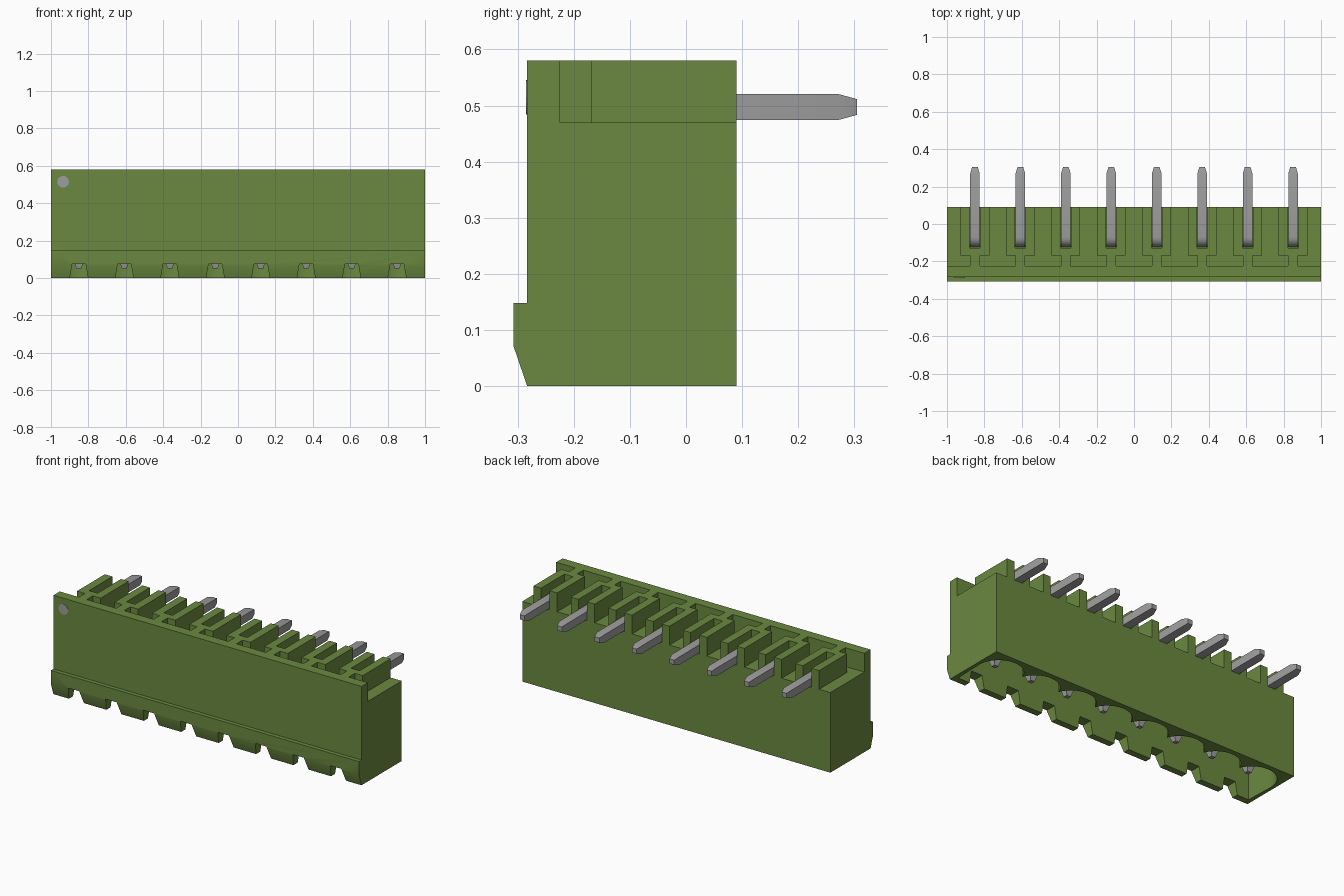
import bpy, bmesh, math
from mathutils import Vector

if "Cube" in bpy.data.objects:
    bpy.data.objects.remove(bpy.data.objects["Cube"], do_unlink=True)

PITCH = 0.243
POLES = [(i - 3.5) * PITCH for i in range(8)]


def material(name, colour, metallic=0.0):
    m = bpy.data.materials.new(name)
    m.use_nodes = True
    m.diffuse_color = (*colour, 1)
    m.node_tree.nodes["Principled BSDF"].inputs["Base Color"].default_value = (*colour, 1)
    return m


GREEN = material("green plastic", (0.147, 0.25, 0.051))
GREY = material("grey metal", (0.34, 0.34, 0.34))


def finish(name, bm, mat):
    bmesh.ops.recalc_face_normals(bm, faces=bm.faces)
    me = bpy.data.meshes.new(name)
    bm.to_mesh(me)
    bm.free()
    me.materials.append(mat)
    ob = bpy.data.objects.new(name, me)
    bpy.context.collection.objects.link(ob)
    return ob


def prism(name, points, axis, lo, hi, mat=GREEN):
    """Extrude a 2D outline along an axis (0, 1 or 2) from lo to hi."""
    bm = bmesh.new()
    verts = []
    for p in points:
        co = list(p)
        co.insert(axis, lo)
        verts.append(bm.verts.new(co))
    face = bm.faces.new(verts)
    new = bmesh.ops.extrude_face_region(bm, geom=[face])["geom"]
    shift = Vector((0, 0, 0))
    shift[axis] = hi - lo
    bmesh.ops.translate(bm, vec=shift, verts=[g for g in new if isinstance(g, bmesh.types.BMVert)])
    return finish(name, bm, mat)


def smooth(ob, degrees=35):
    bpy.ops.object.select_all(action='DESELECT')
    ob.select_set(True)
    bpy.context.view_layer.objects.active = ob
    bpy.ops.object.shade_smooth_by_angle(angle=math.radians(degrees))


def cut(ob, cutter):
    bpy.context.view_layer.objects.active = ob
    mod = ob.modifiers.new("cut", 'BOOLEAN')
    mod.operation, mod.solver, mod.object = 'DIFFERENCE', 'EXACT', cutter
    bpy.ops.object.modifier_apply(modifier=mod.name)
    bpy.data.objects.remove(cutter, do_unlink=True)


# Housing: side profile with top front wall and chamfered front lip
housing = prism("housing", [
    (0.09, 0), (0.09, 0.47), (-0.225, 0.47), (-0.225, 0.58), (-0.283, 0.58),
    (-0.283, 0.148), (-0.307, 0.148), (-0.307, 0.07), (-0.283, 0)], 0, -1, 1)

# Socket cavity open at the bottom, with one rounded bay per pole at the back
R, CY = 0.13, -0.07
outline = [(-0.975, -0.245)]
for k, x in enumerate(POLES):
    cusp = math.acos(PITCH / 2 / R)
    a0 = math.pi if k == 0 else math.pi - cusp
    a1 = 0 if k == 7 else cusp
    for s in range(17):
        if s == 0 and k > 0:
            continue  # shared with the previous bay
        a = a0 + (a1 - a0) * s / 16
        outline.append((x + R * math.cos(a), CY + R * math.sin(a)))
outline.append((0.975, -0.245))
cut(housing, prism("cavity_cutter", outline, 2, -0.1, 0.41))

# Coding notches through the front lip
for x in POLES:
    cut(housing, prism("notch_cutter", [
        (x - 0.052, -0.02), (x + 0.052, -0.02), (x + 0.036, 0.075), (x - 0.036, 0.075)],
        1, -0.4, -0.2))
smooth(housing)

# Forked guide blocks on top, tied to the front wall by a narrow stem
W, S, T = 0.077, 0.028, 0.026
half = [(T, -0.225), (T, -0.168), (W, -0.168), (W, 0.09), (S, 0.09), (S, -0.127)]
for i, x in enumerate(POLES):
    pts = [(x + a, b) for a, b in half] + [(x - a, b) for a, b in reversed(half)]
    prism(f"guide_block_{i + 1}", pts, 2, 0.47, 0.58)


# Bent square pins with tapered ends
def pin(name, x):
    yc, zc, h, r = -0.1, 0.4975, 0.0235, 0.03
    path = [(yc, 0.05, 0, 0.012), (yc, 0.09, 0, h)]     # y, z, turn, half width
    for s in range(7):
        a = math.pi / 2 * s / 6
        path.append((yc + r - r * math.cos(a), zc - r + r * math.sin(a), a, h))
    path += [(0.27, zc, math.pi / 2, h), (0.305, zc, math.pi / 2, 0.014)]
    bm = bmesh.new()
    rings = []
    for y, z, a, w in path:
        ny, nz = -math.cos(a) * w, math.sin(a) * w
        wx = w * 1.08
        rings.append([bm.verts.new((x + sx * wx, y + sn * ny, z + sn * nz))
                      for sx, sn in ((-1, -1), (1, -1), (1, 1), (-1, 1))])
    for p, q in zip(rings, rings[1:]):
        for j in range(4):
            bm.faces.new((p[j], p[(j + 1) % 4], q[(j + 1) % 4], q[j]))
    bm.faces.new(rings[0])
    bm.faces.new(rings[-1])
    smooth(finish(name, bm, GREY), 20)


for i, x in enumerate(POLES):
    pin(f"pin_{i + 1}", x)

# Round marker for the first pole on the front face
prism("pole_marker", [(-0.935 + 0.031 * math.cos(a), 0.515 + 0.031 * math.sin(a))
                      for a in (math.tau * s / 20 for s in range(20))], 1, -0.285, -0.28, GREY)
